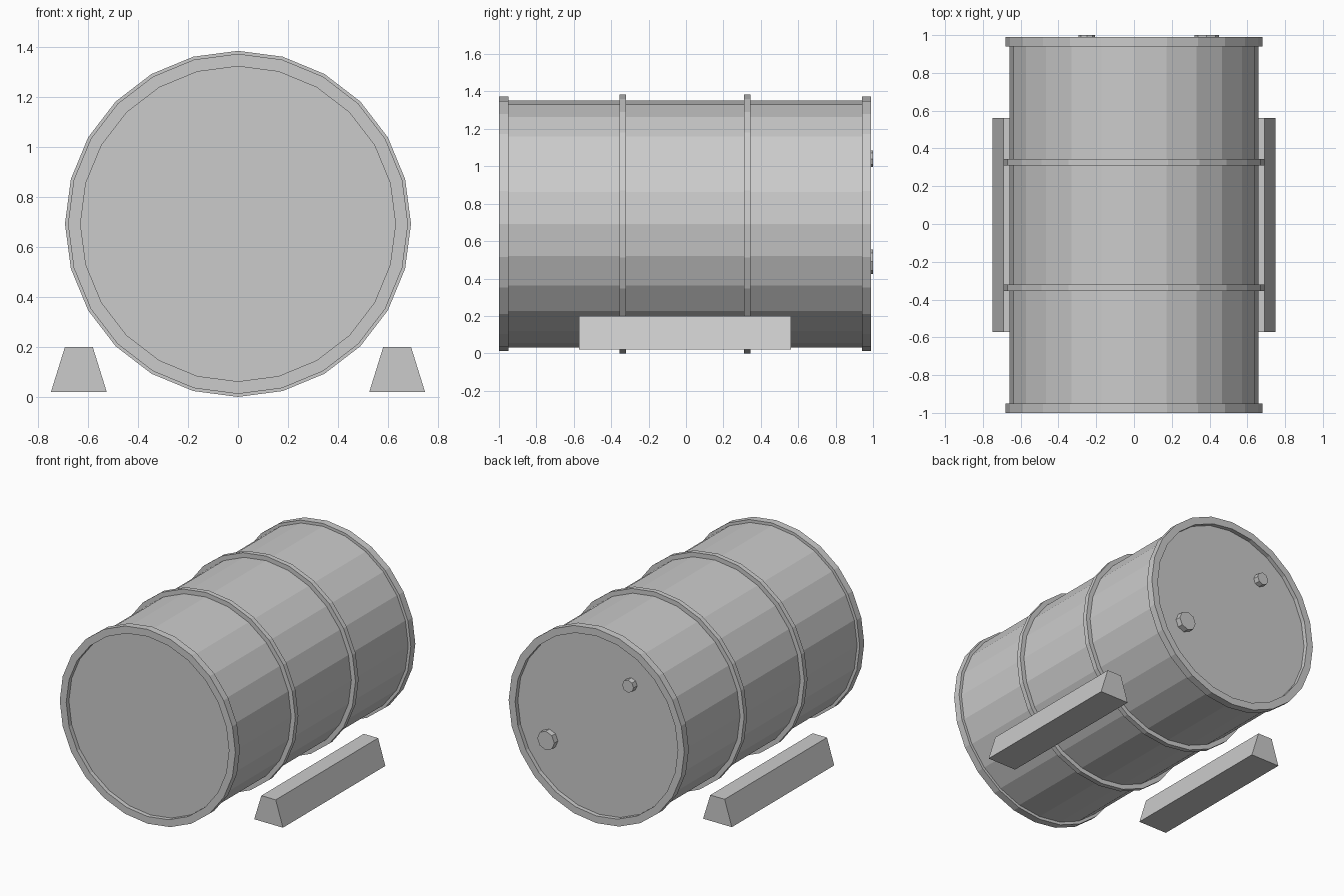
import bpy, bmesh
from math import sin, cos, pi

if "Cube" in bpy.data.objects:
    bpy.data.objects.remove(bpy.data.objects["Cube"])

SIDES = 24
AXIS_Z = 0.692   # height of the drum axis
MID_Y = -0.005   # drum centre along its length


def finish(name, bm):
    bmesh.ops.recalc_face_normals(bm, faces=bm.faces)
    mesh = bpy.data.meshes.new(name)
    bm.to_mesh(mesh)
    bm.free()
    obj = bpy.data.objects.new(name, mesh)
    bpy.context.collection.objects.link(obj)
    return obj


def prism(name, outline, y0, y1):
    """Extrude an (x, z) outline along y."""
    bm = bmesh.new()
    face = bm.faces.new([bm.verts.new((x, y0, z)) for x, z in outline])
    new = bmesh.ops.extrude_face_region(bm, geom=[face])["geom"]
    verts = [v for v in new if isinstance(v, bmesh.types.BMVert)]
    bmesh.ops.translate(bm, vec=(0, y1 - y0, 0), verts=verts)
    return finish(name, bm)


def circle(cx, cz, r, n, phase=0.0):
    return [(cx + r * cos(2 * pi * i / n + phase), cz + r * sin(2 * pi * i / n + phase))
            for i in range(n)]


def hoop(name, inner, outer, y0, y1):
    """Rectangular-section ring around the drum axis."""
    bm = bmesh.new()
    loops = [[bm.verts.new((x, y, z)) for x, z in circle(0, AXIS_Z, r, SIDES)]
             for r, y in ((inner, y0), (outer, y0), (outer, y1), (inner, y1))]
    for k in range(4):
        a, b = loops[k], loops[(k + 1) % 4]
        for i in range(SIDES):
            j = (i + 1) % SIDES
            bm.faces.new((a[i], a[j], b[j], b[i]))
    return finish(name, bm)


# Drum shell with recessed end caps
prism("drum_body", circle(0, AXIS_Z, 0.66, SIDES), MID_Y - 0.965, MID_Y + 0.965)

# End rims and rolling hoops
for side, label in ((-1, "front"), (1, "back")):
    y = MID_Y + side * 0.97
    hoop(label + "_rim", 0.63, 0.68, y - 0.025, y + 0.025)
    y = MID_Y + side * 0.333
    hoop(label + "_rolling_hoop", 0.645, 0.692, y - 0.017, y + 0.017)

# Bungs on the back cap
prism("large_bung", circle(0.385, 0.49, 0.066, 8), 0.94, 1.0)
prism("small_bung", circle(-0.25, 1.04, 0.044, 8), 0.94, 1.0)

# Wedge chocks on both sides
for side, label in ((-1, "left"), (1, "right")):
    section = [(0.525, 0.02), (0.748, 0.02), (0.692, 0.2), (0.581, 0.2)]
    prism(label + "_chock", [(side * x, z) for x, z in section],
          MID_Y - 0.566, MID_Y + 0.566)
